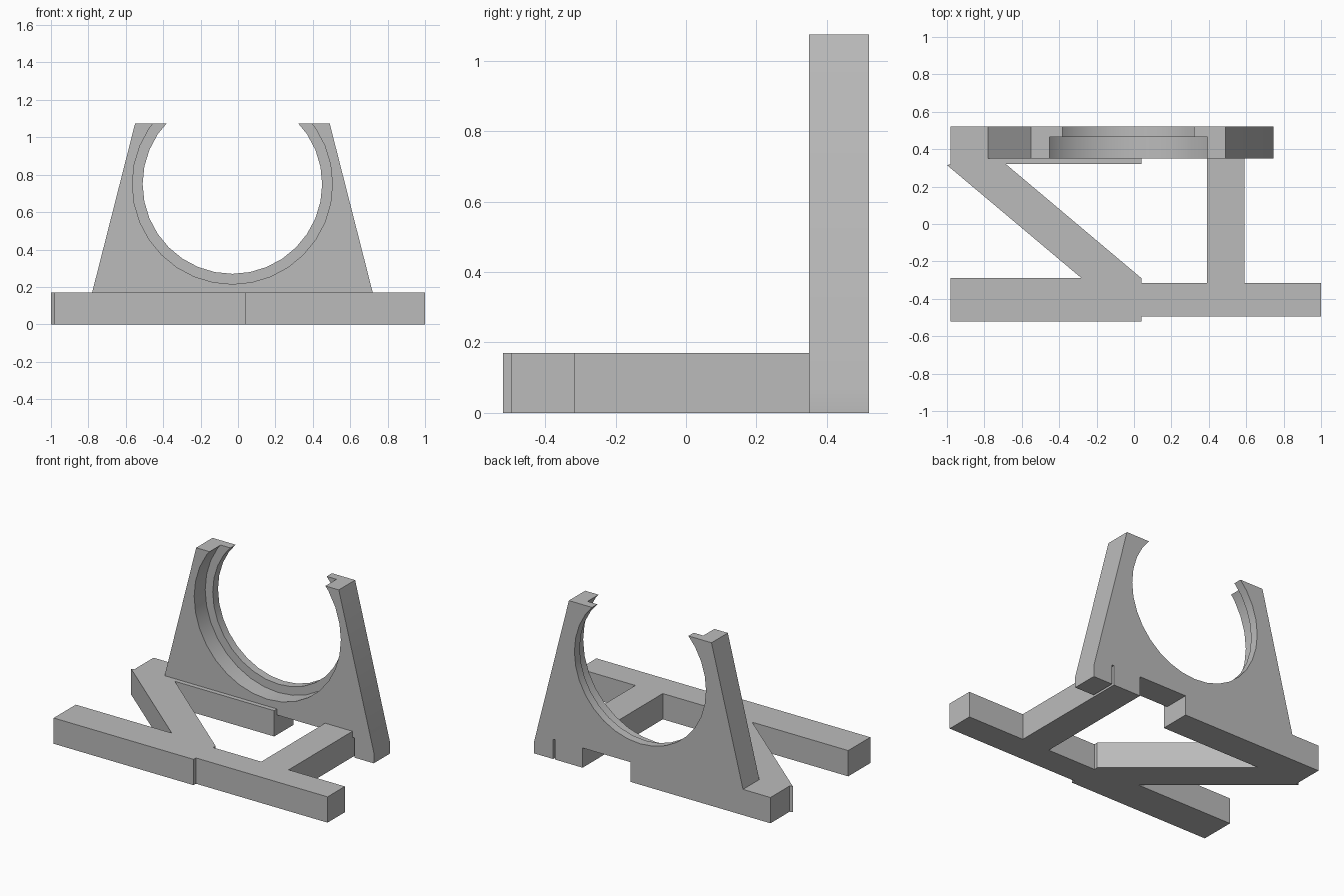
import bpy, bmesh, math
from mathutils import Vector

if "Cube" in bpy.data.objects:
    bpy.data.objects.remove(bpy.data.objects["Cube"])

grey = bpy.data.materials.new("plain grey")
grey.use_nodes = True
colour = (0.5, 0.5, 0.5, 1)
grey.diffuse_color = colour
grey.node_tree.nodes["Principled BSDF"].inputs["Base Color"].default_value = colour

DEPTH = 0.52       # half the model depth
BASE = 0.17        # thickness of the floor bars
TOP = 1.075        # top of the cradle
FRONT = 0.35       # front face of the cradle


def prism(name, outline, start, travel):
    """Extrude a closed outline of 3D points along a vector."""
    bm = bmesh.new()
    face = bm.faces.new([bm.verts.new(Vector(p) + Vector(start)) for p in outline])
    new = bmesh.ops.extrude_face_region(bm, geom=[face])["geom"]
    verts = [v for v in new if isinstance(v, bmesh.types.BMVert)]
    bmesh.ops.translate(bm, verts=verts, vec=Vector(travel))
    bmesh.ops.recalc_face_normals(bm, faces=bm.faces[:])
    mesh = bpy.data.meshes.new(name)
    bm.to_mesh(mesh)
    bm.free()
    mesh.materials.append(grey)
    obj = bpy.data.objects.new(name, mesh)
    bpy.context.collection.objects.link(obj)
    return obj


def floor_bar(name, points):
    return prism(name, [(x, y, 0) for x, y in points], (0, 0, 0), (0, 0, BASE))


# Left floor frame: two bars joined by a diagonal
floor_bar("diagonal_floor_frame", [
    (-0.98, -DEPTH), (0.04, -DEPTH), (0.04, -0.29), (-0.685, 0.32),
    (0.04, 0.32), (0.04, DEPTH), (-0.98, DEPTH), (-0.98, 0.32),
    (-1.0, 0.315), (-0.28, -0.29), (-0.98, -0.29)])

# Right floor frame: front bar with a stem running back under the cradle
floor_bar("stem_floor_frame", [
    (0.04, -0.495), (1.0, -0.495), (1.0, -0.315), (0.59, -0.315),
    (0.59, DEPTH), (0.39, DEPTH), (0.39, -0.315), (0.04, -0.315)])

# Upright cradle with a foot on the right and a raised underside
side = [(-0.55, TOP), (-0.78, BASE), (0.04, BASE), (0.04, 0.13), (0.39, 0.13),
        (0.39, BASE), (0.59, BASE), (0.59, 0.13), (0.605, 0.13), (0.605, 0),
        (0.745, 0), (0.745, 0.073), (0.49, TOP)]
cradle = prism("cradle", [(x, 0, z) for x, z in side], (0, FRONT, 0),
               (0, DEPTH - FRONT, 0))


# Round opening, wider at the front to leave a ledge
def bore(radius, y0, y1):
    ring = [math.tau * i / 32 for i in range(32)]
    cutter = prism("bore_cutter", [(radius * math.cos(a) - 0.03, 0,
                                    radius * math.sin(a) + 0.75) for a in ring],
                   (0, y0, 0), (0, y1 - y0, 0))
    cutter.hide_render = True
    mod = cradle.modifiers.new("bore", "BOOLEAN")
    mod.operation = "DIFFERENCE"
    mod.solver = "EXACT"
    mod.object = cutter
    bpy.context.view_layer.objects.active = cradle
    bpy.ops.object.modifier_apply(modifier=mod.name)
    bpy.data.objects.remove(cutter)


bore(0.48, FRONT - 0.1, DEPTH + 0.1)
bore(0.535, FRONT - 0.1, 0.465)

bpy.ops.object.select_all(action="DESELECT")
cradle.select_set(True)
bpy.context.view_layer.objects.active = cradle
bpy.ops.object.shade_smooth_by_angle(angle=math.radians(30))
